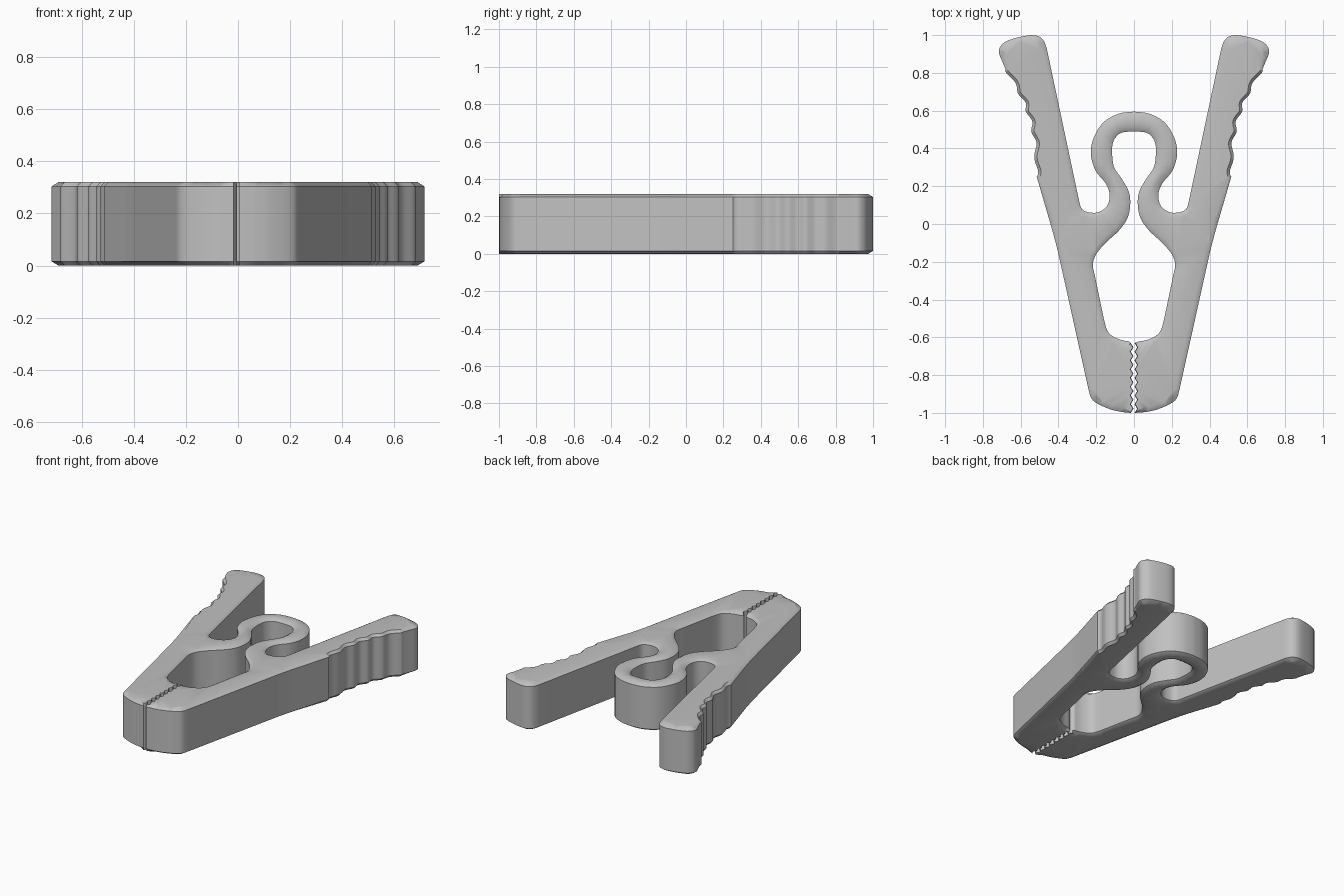
import bpy
import bmesh
import math
from mathutils import Vector
from mathutils.geometry import delaunay_2d_cdt

HEIGHT, CHAMFER, INSET = 0.32, 0.016, 0.026

cube = bpy.data.objects.get("Cube")
if cube:
    bpy.data.objects.remove(cube, do_unlink=True)


def spline(points, steps=4):
    """Smooth curve through the points, ends included."""
    p = [Vector(q) for q in points]
    p = [p[0]] + p + [p[-1]]
    out = []
    for a, b, c, d in zip(p, p[1:], p[2:], p[3:]):
        for i in range(steps):
            t = i / steps
            out.append(0.5 * (2 * b + (c - a) * t + (2 * a - 5 * b + 4 * c - d) * t ** 2
                              + (3 * b - a - 3 * c + d) * t ** 3))
    return out + [p[-1]]


def mirrored(points):
    return [Vector((-p.x, p.y)) for p in points]


# Jaw teeth: the two sides interlock across a narrow gap
def teeth(offset, count=8):
    n = count * 2
    return [Vector((offset + (0.007 if i % 2 else -0.007), -1 + 0.37 * i / n))
            for i in range(n + 1)]


# Inner wall: jaw pocket, then the inside of the spring loop
inner = spline([(0.024, -0.622), (0.08, -0.61), (0.135, -0.575), (0.158, -0.51)])
inner += spline([(0.208, -0.27), (0.218, -0.215), (0.2, -0.16), (0.15, -0.1),
                 (0.08, -0.035), (0.035, 0.03), (0.02, 0.1), (0.027, 0.17),
                 (0.065, 0.24), (0.105, 0.3), (0.116, 0.38), (0.108, 0.44),
                 (0.07, 0.482), (0, 0.49)])

# Outer wall: outside of the spring loop and the crook beside the handle
outer = spline([(0, 0.595), (0.08, 0.584), (0.16, 0.54), (0.212, 0.46),
                (0.229, 0.375), (0.205, 0.285), (0.15, 0.215), (0.129, 0.155),
                (0.143, 0.095), (0.19, 0.062), (0.245, 0.063), (0.276, 0.08), (0.288, 0.11)])

# Handle tip
outer += spline([(0.462, 0.93), (0.483, 0.978), (0.53, 1.0), (0.61, 0.989),
                 (0.685, 0.963), (0.716, 0.92), (0.706, 0.88)], 3)

# Rippled finger grip
grip = spline([(0.68, 0.82), (0.605, 0.69), (0.555, 0.57),
               (0.525, 0.43), (0.515, 0.25)], 12)
for i, p in enumerate(grip):
    p.x += 0.009 * math.sin(2 * math.pi * 5 * i / (len(grip) - 1))
outer += grip

# Long outer side and rounded nose
outer += spline([(0.442, 0.0), (0.425, -0.06), (0.402, -0.15)])
outer += spline([(0.24, -0.88), (0.225, -0.925), (0.19, -0.953),
                 (0.12, -0.983), (0.06, -0.996)])

right_teeth, left_teeth = teeth(0.01), teeth(-0.01)
outline = (right_teeth + inner + mirrored(inner[:-1])[::-1] + left_teeth[::-1]
           + mirrored(outer)[::-1] + outer[1:])

# Chamfer width is reduced along the teeth and the grip
widths = {tuple(p): 0.003 for p in right_teeth + left_teeth}
widths.update({tuple(p): 0.015 for p in grip + mirrored(grip)})

# Drop repeated points and make the outline run counter-clockwise
outline = [p for i, p in enumerate(outline) if (p - outline[i - 1]).length > 1e-4]
area = sum(a.x * b.y - b.x * a.y for a, b in zip(outline, outline[1:] + outline[:1]))
if area < 0:
    outline.reverse()


def inset_outline(points):
    """Move the outline inward by the chamfer width."""
    out = []
    for i, p in enumerate(points):
        d = ((p - points[i - 1]).normalized()
             + (points[(i + 1) % len(points)] - p).normalized()).normalized()
        out.append(p + Vector((-d.y, d.x)) * widths.get(tuple(p), INSET))
    return out


# Body: stacked rings with chamfered top and bottom rims
bm = bmesh.new()
narrow = inset_outline(outline)
levels = [(narrow, 0), (outline, CHAMFER), (outline, HEIGHT - CHAMFER), (narrow, HEIGHT)]
rings = [[bm.verts.new((p.x, p.y, z)) for p in loop] for loop, z in levels]
n = len(outline)
for low, high in zip(rings, rings[1:]):
    for i in range(n):
        j = (i + 1) % n
        bm.faces.new((low[i], low[j], high[j], high[i]))

# Flat caps filling the inset outline
edges = [(i, (i + 1) % n) for i in range(n)]
cap_points, _, cap_faces, *_ = delaunay_2d_cdt(narrow, edges, [], 1, 1e-6)
for z, step in ((0, -1), (HEIGHT, 1)):
    verts = [bm.verts.new((p.x, p.y, z)) for p in cap_points]
    for face in cap_faces:
        bm.faces.new([verts[k] for k in face][::step])
bmesh.ops.remove_doubles(bm, verts=bm.verts, dist=1e-5)
mesh = bpy.data.meshes.new("clip_body")
bm.to_mesh(mesh)
bm.free()

body = bpy.data.objects.new("clip_body", mesh)
bpy.context.collection.objects.link(body)

# Plain grey plastic
grey = bpy.data.materials.new("plain_grey")
grey.use_nodes = True
colour = (0.53, 0.53, 0.53, 1)
grey.diffuse_color = colour
grey.node_tree.nodes["Principled BSDF"].inputs["Base Color"].default_value = colour
mesh.materials.append(grey)

# Smooth curves with crisp rims
bpy.ops.object.select_all(action="DESELECT")
body.select_set(True)
bpy.context.view_layer.objects.active = body
bpy.ops.object.shade_smooth_by_angle(angle=math.radians(40))
weighted = body.modifiers.new("even_shading", "WEIGHTED_NORMAL")
weighted.keep_sharp = True
